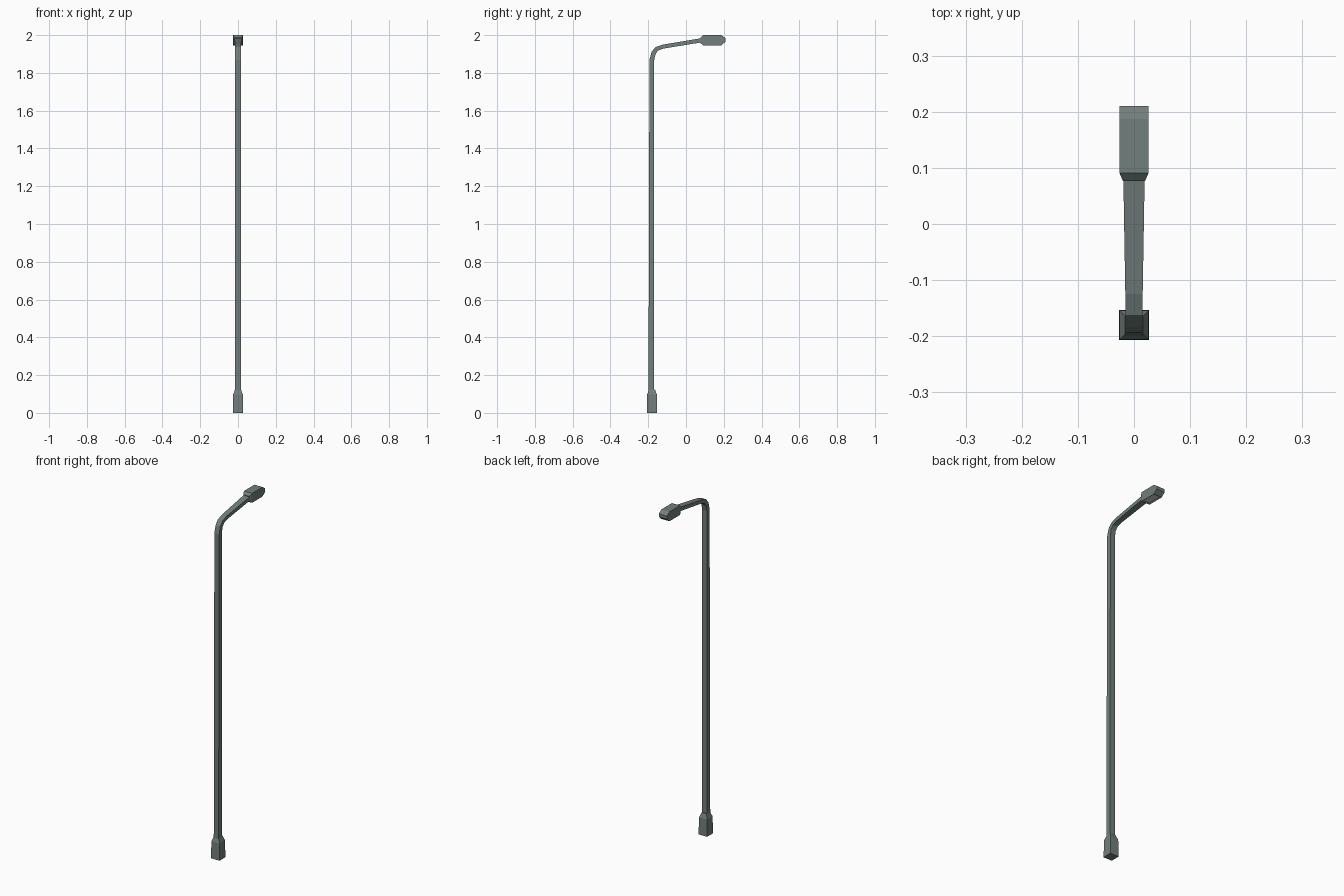
import bpy, bmesh, math
from mathutils import Vector

if "Cube" in bpy.data.objects:
    bpy.data.objects.remove(bpy.data.objects["Cube"])


def material(name, rgb):
    m = bpy.data.materials.new(name)
    m.diffuse_color = (*rgb, 1)
    m.use_nodes = True
    m.node_tree.nodes["Principled BSDF"].inputs["Base Color"].default_value = m.diffuse_color
    return m


STEEL = material("grey green steel", (0.17, 0.21, 0.20))
GLASS = material("pale lens", (0.62, 0.66, 0.64))


def loft(name, rings):
    """Join rectangular rings (y, z, half width, half thickness, tilt in degrees)."""
    bm = bmesh.new()
    loops = []
    for y, z, w, t, a in rings:
        a = math.radians(a)
        # tilt 0: path runs up; tilt 90: path runs along +y
        n = Vector((0, math.cos(a), -math.sin(a)))
        c = Vector((0, y, z))
        loops.append([bm.verts.new(c + Vector((sx * w, 0, 0)) + n * (sy * t))
                      for sx, sy in ((-1, -1), (1, -1), (1, 1), (-1, 1))])
    for a, b in zip(loops, loops[1:]):
        for i in range(4):
            j = (i + 1) % 4
            bm.faces.new((a[i], a[j], b[j], b[i]))
    bm.faces.new(loops[0][::-1])
    bm.faces.new(loops[-1])
    bmesh.ops.recalc_face_normals(bm, faces=bm.faces)
    me = bpy.data.meshes.new(name)
    bm.to_mesh(me)
    bm.free()
    me.materials.append(STEEL)
    ob = bpy.data.objects.new(name, me)
    bpy.context.collection.objects.link(ob)
    return ob


# Square foot with a sloped collar
loft("base", [(-0.18, 0, 0.027, 0.027, 0),
              (-0.18, 0.098, 0.0255, 0.0255, 0),
              (-0.18, 0.125, 0.016, 0.016, 0)])

# Pole bending over into the arm
loft("pole_and_arm", [(-0.184, 0.11, 0.0155, 0.0145, 0),
                      (-0.181, 1.868, 0.0150, 0.0125, 4),
                      (-0.172, 1.905, 0.0150, 0.0120, 25),
                      (-0.155, 1.927, 0.0150, 0.0115, 50),
                      (-0.122, 1.939, 0.0155, 0.0105, 76),
                      (0.085, 1.973, 0.0190, 0.0110, 81)])

# Lamp head: bevelled block with a narrower neck and a wedge nose
head = loft("lamp_head", [(0.077, 1.972, 0.020, 0.015, 90),
                          (0.091, 1.973, 0.026, 0.027, 90),
                          (0.187, 1.973, 0.026, 0.027, 90),
                          (0.210, 1.975, 0.026, 0.009, 90)])
head.data.materials.append(GLASS)

# Recessed lens under the head
bm = bmesh.new()
bm.from_mesh(head.data)
bm.normal_update()
under = [f for f in bm.faces if f.normal.z < -0.99]
bmesh.ops.inset_region(bm, faces=under, thickness=0.007, depth=-0.006)
for f in under:
    f.material_index = 1
bm.to_mesh(head.data)
bm.free()
